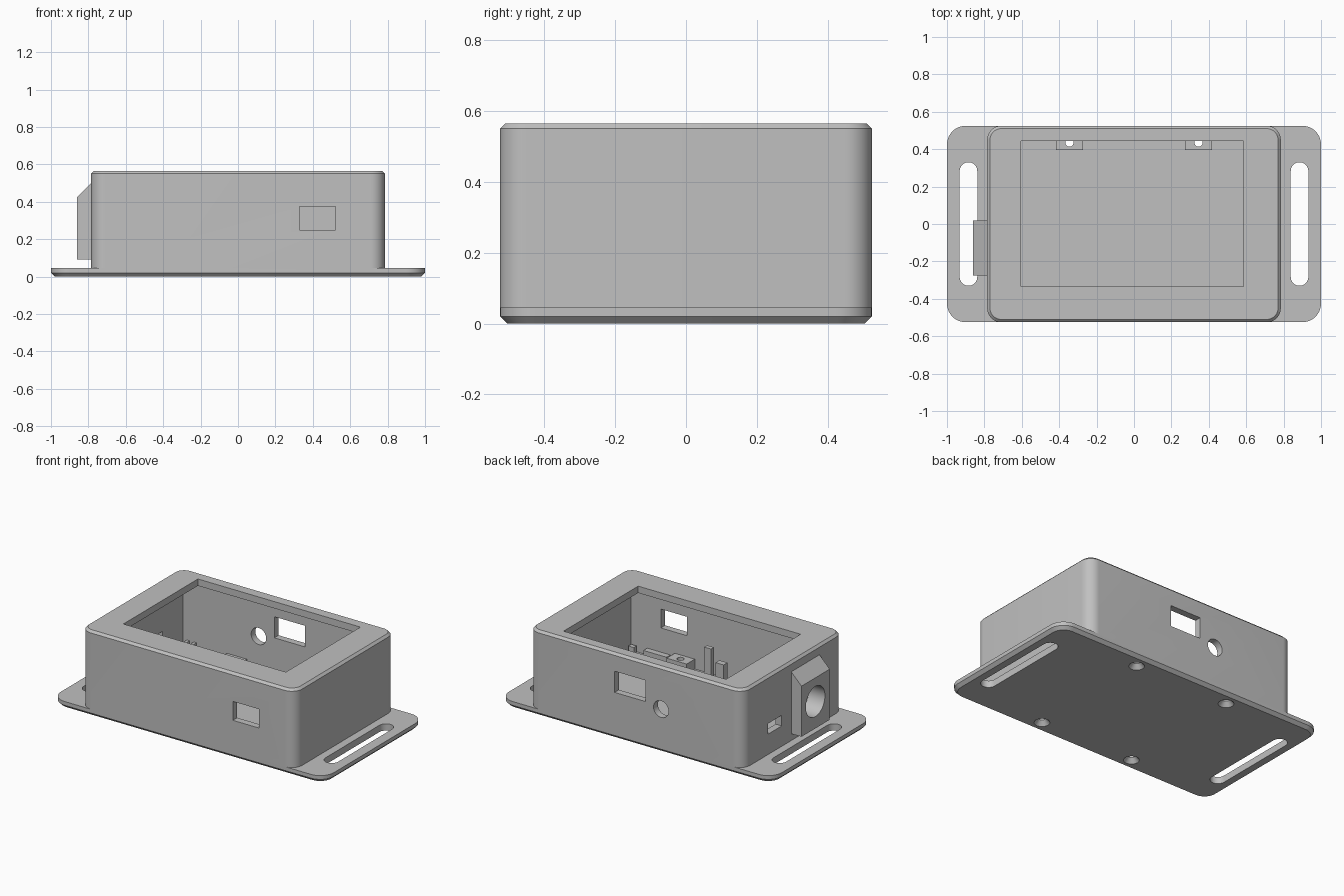
import bpy, bmesh, math
from mathutils import Matrix, Vector

if "Cube" in bpy.data.objects:
    bpy.data.objects.remove(bpy.data.objects["Cube"])

grey = bpy.data.materials.new("grey_plastic")
grey.diffuse_color = (0.53, 0.53, 0.53, 1)
grey.use_nodes = True
grey.node_tree.nodes["Principled BSDF"].inputs["Base Color"].default_value = grey.diffuse_color


def finish(bm, name):
    bmesh.ops.recalc_face_normals(bm, faces=bm.faces)
    me = bpy.data.meshes.new(name)
    bm.to_mesh(me)
    bm.free()
    ob = bpy.data.objects.new(name, me)
    bpy.context.collection.objects.link(ob)
    me.materials.append(grey)
    return ob


def loft(name, rings):
    """Closed solid through matching rings of points."""
    bm = bmesh.new()
    rows = [[bm.verts.new(p) for p in r] for r in rings]
    n = len(rows[0])
    for a, b in zip(rows, rows[1:]):
        for i in range(n):
            j = (i + 1) % n
            bm.faces.new((a[i], a[j], b[j], b[i]))
    bm.faces.new(rows[0][::-1])
    bm.faces.new(rows[-1])
    return finish(bm, name)


def rounded(cx, hx, hy, r, z, seg=10):
    """Rounded rectangle ring at height z."""
    pts = []
    for k, (sx, sy) in enumerate([(1, 1), (-1, 1), (-1, -1), (1, -1)]):
        for i in range(seg + 1):
            a = math.pi / 2 * (k + i / seg)
            pts.append((cx + sx * (hx - r) + r * math.cos(a),
                        sy * (hy - r) + r * math.sin(a), z))
    return pts


def box(name, x0, x1, y0, y1, z0, z1):
    return loft(name, [[(x0, y0, z), (x1, y0, z), (x1, y1, z), (x0, y1, z)] for z in (z0, z1)])


def cylinder(name, centre, axis, r1, depth, r2=None):
    bm = bmesh.new()
    rot = Vector((0, 0, 1)).rotation_difference(Vector(axis)).to_matrix().to_4x4()
    bmesh.ops.create_cone(bm, cap_ends=True, segments=40, radius1=r1,
                          radius2=r1 if r2 is None else r2, depth=depth,
                          matrix=Matrix.Translation(centre) @ rot)
    return finish(bm, name)


def boolean(ob, tools, op='DIFFERENCE'):
    bpy.context.view_layer.objects.active = ob
    for t in tools:
        m = ob.modifiers.new("cut", 'BOOLEAN')
        m.operation, m.object, m.solver = op, t, 'EXACT'
        bpy.ops.object.modifier_apply(modifier=m.name)
        bpy.data.objects.remove(t)


# Outer shell: mounting flange joined to the box
shell = loft("enclosure_shell", [rounded(0, 0.98, 0.505, 0.08, 0),
                                 rounded(0, 1, 0.525, 0.1, 0.02),
                                 rounded(0, 1, 0.525, 0.1, 0.045)])
walls = loft("walls", [rounded(0, 0.785, 0.525, 0.075, 0.03),
                       rounded(0, 0.785, 0.525, 0.075, 0.55),
                       rounded(0, 0.77, 0.51, 0.06, 0.565)])
boolean(shell, [walls], 'UNION')

# Cavity, screen opening and wall ports
cuts = [box("cavity", -0.74, 0.74, -0.48, 0.48, 0.045, 0.52),
        box("screen_opening", -0.605, 0.585, -0.335, 0.445, 0.5, 0.6),
        box("front_port", 0.33, 0.52, -0.6, -0.45, 0.25, 0.375),
        box("back_port", -0.07, 0.155, 0.45, 0.6, 0.305, 0.445),
        cylinder("back_hole", (-0.185, 0.5, 0.285), (0, 1, 0), 0.055, 0.15),
        box("side_port", -0.85, -0.7, 0.12, 0.265, 0.18, 0.25),
        cylinder("side_bore", (-0.78, -0.125, 0.268), (1, 0, 0), 0.1, 0.16)]

# Strap slots
for s in (-1, 1):
    cuts.append(loft("slot", [rounded(s * 0.885, 0.047, 0.33, 0.0469, z) for z in (-0.1, 0.1)]))

# Countersunk screw holes
holes = [(sx * 0.345, sy * 0.435) for sx in (-1, 1) for sy in (-1, 1)]
for x, y in holes:
    cuts.append(cylinder("screw", (x, y, 0.02), (0, 0, 1), 0.022, 0.12))
    cuts.append(cylinder("sink", (x, y, 0.01), (0, 0, 1), 0.055, 0.04, 0.022))
boolean(shell, cuts)

# Screw standoffs inside
parts = [shell]
for x, y in holes:
    y0, y1 = sorted((math.copysign(0.395, y), math.copysign(0.485, y)))
    post = box("screw_standoff", x - 0.073, x + 0.073, y0, y1, 0.042, 0.11)
    boolean(post, [cylinder("bore", (x, y, 0.08), (0, 0, 1), 0.022, 0.2)])
    parts.append(post)

# Jack housing with sloped top, bored through
profile = [(-0.86, 0.09), (-0.78, 0.09), (-0.78, 0.505), (-0.86, 0.425)]
jack = loft("jack_housing", [[(x, y, z) for x, z in profile] for y in (-0.275, 0.02)])
boolean(jack, [cylinder("bore", (-0.82, -0.125, 0.268), (1, 0, 0), 0.1, 0.2)])
parts.append(jack)

# Board clips and low rails along the inner walls
parts += [box("tall_clip", 0.09, 0.14, -0.42, -0.39, 0.042, 0.26),
          box("short_clip", -0.01, 0.05, -0.42, -0.38, 0.042, 0.185),
          box("board_rail", 0.45, 0.62, -0.482, -0.44, 0.042, 0.09),
          box("corner_clip", 0.69, 0.73, -0.47, -0.44, 0.042, 0.09),
          box("back_clip_a", -0.71, -0.69, 0.44, 0.482, 0.042, 0.12),
          box("back_clip_b", -0.66, -0.64, 0.44, 0.482, 0.042, 0.12)]

# Smooth the curved walls, keep edges sharp
bpy.ops.object.select_all(action='DESELECT')
for ob in parts:
    ob.select_set(True)
bpy.context.view_layer.objects.active = shell
bpy.ops.object.shade_smooth_by_angle(angle=math.radians(30))
